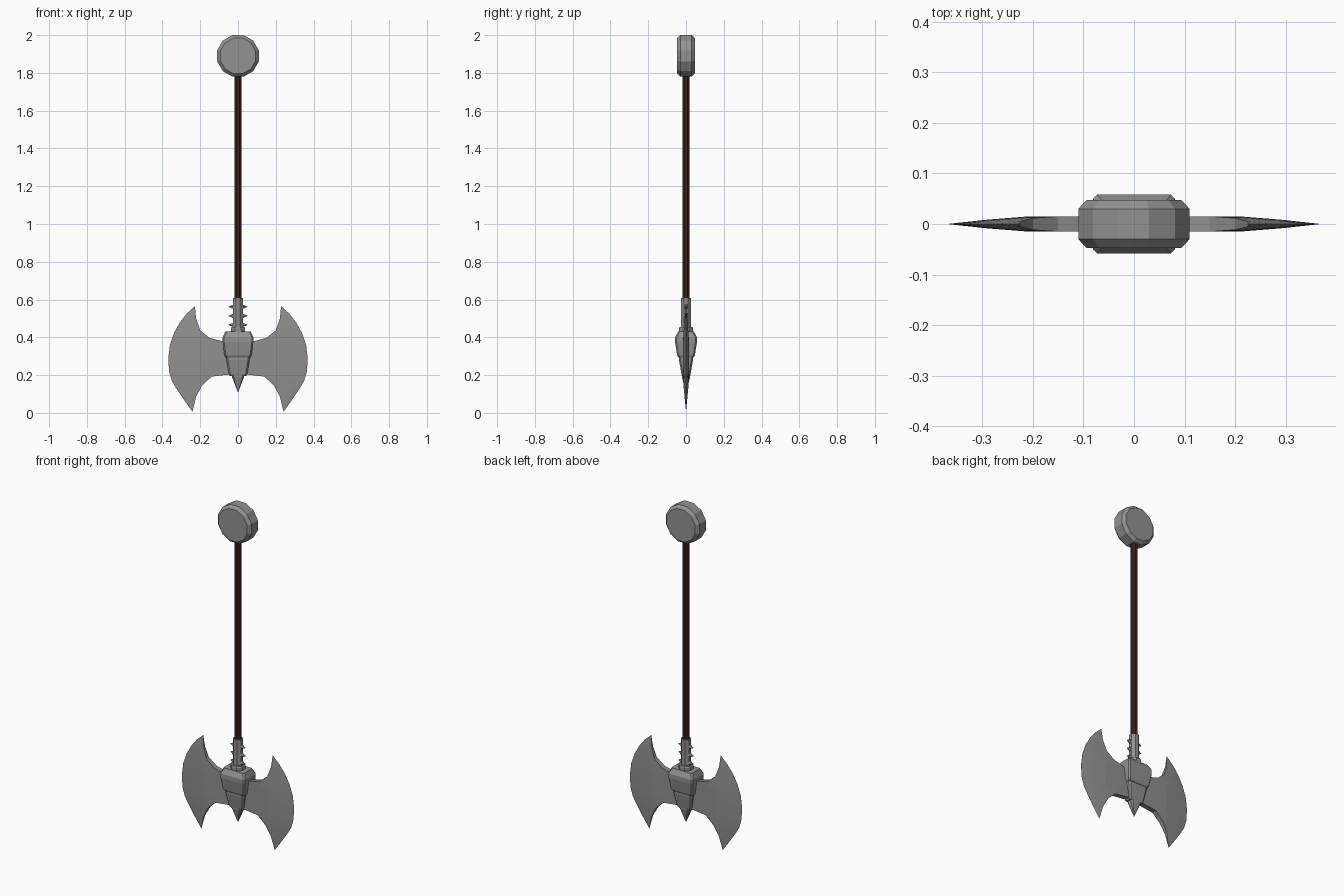
import bpy, bmesh, math
from mathutils import Vector

if "Cube" in bpy.data.objects:
    bpy.data.objects.remove(bpy.data.objects["Cube"])


def mat(name, rgb):
    m = bpy.data.materials.new(name)
    m.diffuse_color = (*rgb, 1)
    m.use_nodes = True
    m.node_tree.nodes["Principled BSDF"].inputs["Base Color"].default_value = m.diffuse_color
    return m


STEEL = mat("grey steel", (0.29, 0.29, 0.29))
BLADE = mat("warm blade steel", (0.29, 0.275, 0.275))
WOOD = mat("dark brown wood", (0.045, 0.014, 0.010))


def finish(bm, name, material):
    bmesh.ops.remove_doubles(bm, verts=bm.verts, dist=1e-5)
    bmesh.ops.recalc_face_normals(bm, faces=bm.faces)
    me = bpy.data.meshes.new(name)
    bm.to_mesh(me)
    bm.free()
    me.materials.append(material)
    ob = bpy.data.objects.new(name, me)
    bpy.context.collection.objects.link(ob)
    return ob


def loft(name, rings, material):
    """Skin a stack of equal-length point rings and cap both ends."""
    bm = bmesh.new()
    vs = [[bm.verts.new(p) for p in r] for r in rings]
    n = len(rings[0])
    for a, b in zip(vs, vs[1:]):
        for i in range(n):
            bm.faces.new((a[i], a[(i + 1) % n], b[(i + 1) % n], b[i]))
    bm.faces.new(vs[0])
    bm.faces.new(vs[-1])
    return finish(bm, name, material)


def circle(r, n, off=0.0):
    return [(r * math.cos(off + math.tau * i / n), r * math.sin(off + math.tau * i / n))
            for i in range(n)]


def round_part(name, profile, n, material):
    """Upright turned part from (radius, z) pairs."""
    return loft(name, [[(x, y, z) for x, y in circle(r, n, math.pi / n)] for r, z in profile], material)


def block(name, sections, material, c=0.008):
    """Tapered block with chamfered corners from (half x, half y, z)."""
    rings = []
    for x, y, z in sections:
        k = min(c, x * 0.4, y * 0.4)
        rings.append([(x, -y + k, z), (x, y - k, z), (x - k, y, z), (-x + k, y, z),
                      (-x, y - k, z), (-x, -y + k, z), (-x + k, -y, z), (x - k, -y, z)])
    return loft(name, rings, material)


# Pommel disc facing front and back
disc = [(0.097, -0.047), (0.114, -0.03), (0.114, 0.03), (0.097, 0.047)]
loft("pommel", [[(x, y, 1.89 + z) for x, z in circle(r, 12, math.pi / 12)] for r, y in disc], STEEL)

# Handle and collar
round_part("handle", [(0.0205, 0.59), (0.0205, 1.80)], 8, WOOD)
round_part("collar", [(0.028, 0.43), (0.028, 0.607)], 8, STEEL)
round_part("collar_ring", [(0.041, 0.42), (0.041, 0.448), (0.037, 0.455)], 8, STEEL)

# Small side spikes on the collar
for s in (-1, 1):
    for z in (0.562, 0.514, 0.466):
        loft("collar_spike", [[(s * x, a, z + b) for a, b in circle(r, 6)]
                              for x, r in ((0.02, 0.016), (0.05, 0.001))], STEEL)

# Axe head: main block, lower block, bottom point
block("head_block", [(0.068, 0.042, 0.43), (0.081, 0.058, 0.40), (0.081, 0.058, 0.375),
                     (0.072, 0.047, 0.305), (0.065, 0.04, 0.293)], STEEL)
block("lower_block", [(0.063, 0.037, 0.31), (0.061, 0.037, 0.28), (0.049, 0.024, 0.205),
                      (0.043, 0.019, 0.195)], STEEL)
block("bottom_point", [(0.036, 0.024, 0.22), (0.032, 0.022, 0.19), (0.001, 0.001, 0.11)], STEEL, 0.03)

# Blades: stations run from top horn to bottom horn, inner edge to cutting edge
OUTER = [(.228, .565), (.27, .527), (.307, .48), (.338, .425), (.36, .362), (.369, .29),
         (.365, .22), (.35, .17), (.33, .135), (.29, .075), (.241, .006)]
INNER = [(.228, .565), (.222, .50), (.2, .437), (.15, .397), (.03, .365), (.03, .285),
         (.03, .205), (.14, .192), (.19, .145), (.222, .085), (.241, .006)]
COLS = (0, 0.3, 0.55, 0.78, 1)


def blade(name, s):
    bm = bmesh.new()
    grids = []
    for side in (-1, 1):
        g = []
        for a, b in zip(INNER, OUTER):
            a, b = Vector(a), Vector(b)
            row = []
            for t in COLS:
                p = a.lerp(b, t)
                d = (b - p).length
                h = min(0.015, 0.015 * (d / 0.16) ** 0.8)
                row.append(bm.verts.new((s * p.x, side * h, p.y)))
            g.append(row)
        for r, q in zip(g, g[1:]):
            for j in range(len(COLS) - 1):
                bm.faces.new((r[j], r[j + 1], q[j + 1], q[j]))
        grids.append(g)
    f, k = grids
    for i in range(len(INNER) - 1):
        bm.faces.new((f[i][0], f[i + 1][0], k[i + 1][0], k[i][0]))
    bmesh.ops.remove_doubles(bm, verts=bm.verts, dist=1e-5)
    return finish(bm, name, BLADE)


blade("right_blade", 1)
blade("left_blade", -1)
